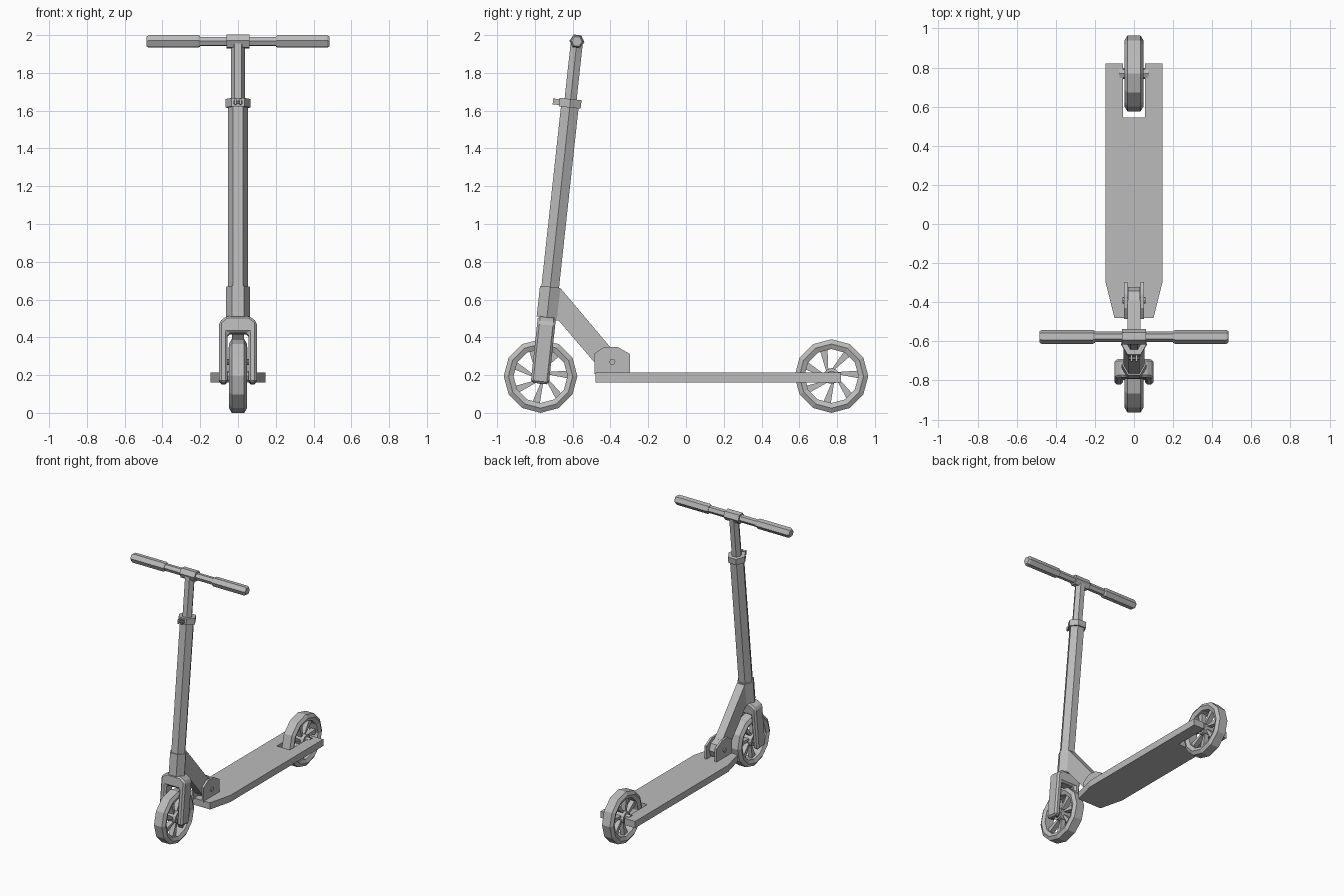
import bpy, bmesh, math
from mathutils import Matrix

cube = bpy.data.objects.get("Cube")
if cube:
    bpy.data.objects.remove(cube, do_unlink=True)

GREY = (0.5, 0.5, 0.5, 1)
mat = bpy.data.materials.new("plain grey")
mat.use_nodes = True
mat.diffuse_color = GREY
mat.node_tree.nodes["Principled BSDF"].inputs["Base Color"].default_value = GREY

WHEEL_R, WHEEL_Y = 0.195, 0.77
# Steering frame: origin at the front axle, z along the leaning stem
STEER = Matrix.Translation((0, -WHEEL_Y, WHEEL_R)) @ Matrix.Rotation(math.radians(-6.2), 4, 'X')
WORLD = Matrix.Identity(4)


def finish(name, bm, matrix=WORLD, bevel=0):
    bmesh.ops.recalc_face_normals(bm, faces=bm.faces)
    me = bpy.data.meshes.new(name)
    bm.to_mesh(me)
    bm.free()
    me.materials.append(mat)
    ob = bpy.data.objects.new(name, me)
    ob.matrix_world = matrix
    bpy.context.scene.collection.objects.link(ob)
    if bevel:
        mod = ob.modifiers.new("chamfer", 'BEVEL')
        mod.width, mod.segments = bevel, 1
    return ob


def prism(name, pts, axis, lo, hi, matrix=WORLD, bevel=0):
    """Extrude a flat outline along one axis."""
    place = {'x': lambda u, v, h: (h, u, v),
             'y': lambda u, v, h: (u, h, v),
             'z': lambda u, v, h: (u, v, h)}[axis]
    bm = bmesh.new()
    a, b = [[bm.verts.new(place(u, v, h)) for u, v in pts] for h in (lo, hi)]
    bm.faces.new(a)
    bm.faces.new(b)
    for i in range(len(pts)):
        j = (i + 1) % len(pts)
        bm.faces.new((a[i], a[j], b[j], b[i]))
    return finish(name, bm, matrix, bevel)


def lathe(name, profile, sides, axis, matrix=WORLD, ring=False):
    """Turn (radius, along) points around the x or z axis; a ring is left hollow."""
    bm = bmesh.new()
    loops = []
    for r, h in profile:
        loop = []
        for i in range(sides):
            t = math.tau * i / sides
            c, s = r * math.cos(t), r * math.sin(t)
            loop.append(bm.verts.new((h, c, s) if axis == 'x' else (c, s, h)))
        loops.append(loop)
    pairs = list(zip(loops, loops[1:]))
    if ring:
        pairs.append((loops[-1], loops[0]))
    else:
        bm.faces.new(loops[0])
        bm.faces.new(loops[-1])
    for a, b in pairs:
        for i in range(sides):
            j = (i + 1) % sides
            bm.faces.new((a[i], a[j], b[j], b[i]))
    return finish(name, bm, matrix)


def rod(name, r, lo, hi, sides, axis, matrix=WORLD):
    return lathe(name, [(r, lo), (r, hi)], sides, axis, matrix)


def mirrored(half):
    """Complete an outline given by its +x half."""
    return half + [(-u, v) for u, v in reversed(half)]


def polar(r, degrees):
    t = math.radians(degrees)
    return r * math.cos(t), r * math.sin(t)


# Wheels: chamfered tyre, hub and seven swept spokes
def wheel(side, y, axle_half):
    at = Matrix.Translation((0, y, WHEEL_R))
    half = [(WHEEL_R, 0.033), (0.17, 0.048), (0.143, 0.036)]
    lathe(side + "_tyre", half + [(r, -h) for r, h in reversed(half)], 12, 'x', at, True)
    rod(side + "_hub", 0.042, -0.04, 0.04, 12, 'x', at)
    rod(side + "_axle", 0.028, -axle_half, axle_half, 8, 'x', at)
    for i in range(7):
        a = 106 + i * 360 / 7
        blade = [polar(0.035, a + 12), polar(0.15, a - 8),
                 polar(0.15, a + 8), polar(0.035, a + 34)]
        prism(f"{side}_spoke_{i + 1}", blade, 'x', -0.018, 0.018, at)


wheel("front", -WHEEL_Y, 0.09)
wheel("rear", WHEEL_Y, 0.075)

# Deck with tapered nose and a slot for the rear wheel
prism("deck", mirrored([(0.10, -0.48), (0.145, -0.30), (0.145, 0.82),
                        (0.055, 0.82), (0.055, 0.545)]), 'z', 0.162, 0.213)

# Fork
prism("fork", mirrored([(0.055, 0.225), (0.055, -0.04), (0.10, -0.04),
                        (0.10, 0.285), (0.06, 0.315)]),
      'y', -0.048, 0.048, STEER, 0.012)

# Stem: head tube, outer tube, clamp and inner tube
rod("head_tube", 0.063, 0.312, 0.475, 6, 'z', STEER)
rod("outer_stem", 0.054, 0.47, 1.45, 6, 'z', STEER)
rod("stem_clamp", 0.067, 1.43, 1.475, 6, 'z', STEER)
rod("inner_stem", 0.037, 1.44, 1.78, 6, 'z', STEER)
for side, s in (("left", 1), ("right", -1)):
    prism(side + "_clamp_ear", [(-0.092, 1.437), (-0.04, 1.437), (-0.04, 1.468), (-0.092, 1.468)],
          'x', s * 0.007, s * 0.018, STEER)
rod("clamp_bolt", 0.009, -0.025, 0.025, 6, 'x', STEER @ Matrix.Translation((0, -0.075, 1.452)))

# Handlebar with chamfered grips
BAR = STEER @ Matrix.Translation((0, 0, 1.782))
rod("bar_sleeve", 0.040, -0.062, 0.062, 6, 'x', BAR)
rod("handlebar", 0.027, -0.22, 0.22, 6, 'x', BAR)
for side, s in (("left", 1), ("right", -1)):
    lathe(side + "_grip", [(0.030, s * 0.20), (0.036, s * 0.21), (0.036, s * 0.472),
                           (0.028, s * 0.484)], 6, 'x', BAR)

# Folding brace, its knuckle and the hinge plates on the deck
prism("brace", [(-0.70, 0.49), (-0.685, 0.66), (-0.66, 0.655), (-0.39, 0.335),
                (-0.39, 0.25), (-0.47, 0.25), (-0.675, 0.49)], 'x', -0.032, 0.032)
HINGE = Matrix.Translation((0, -0.39, 0.27))
rod("hinge_knuckle", 0.068, -0.03, 0.03, 8, 'x', HINGE)
rod("hinge_bolt", 0.016, -0.058, 0.058, 8, 'x', HINGE)
for side, s in (("left", 1), ("right", -1)):
    prism(side + "_hinge_plate", [(-0.485, 0.205), (-0.485, 0.315), (-0.43, 0.35),
                                  (-0.36, 0.348), (-0.297, 0.312), (-0.297, 0.205)],
          'x', s * 0.034, s * 0.05)
